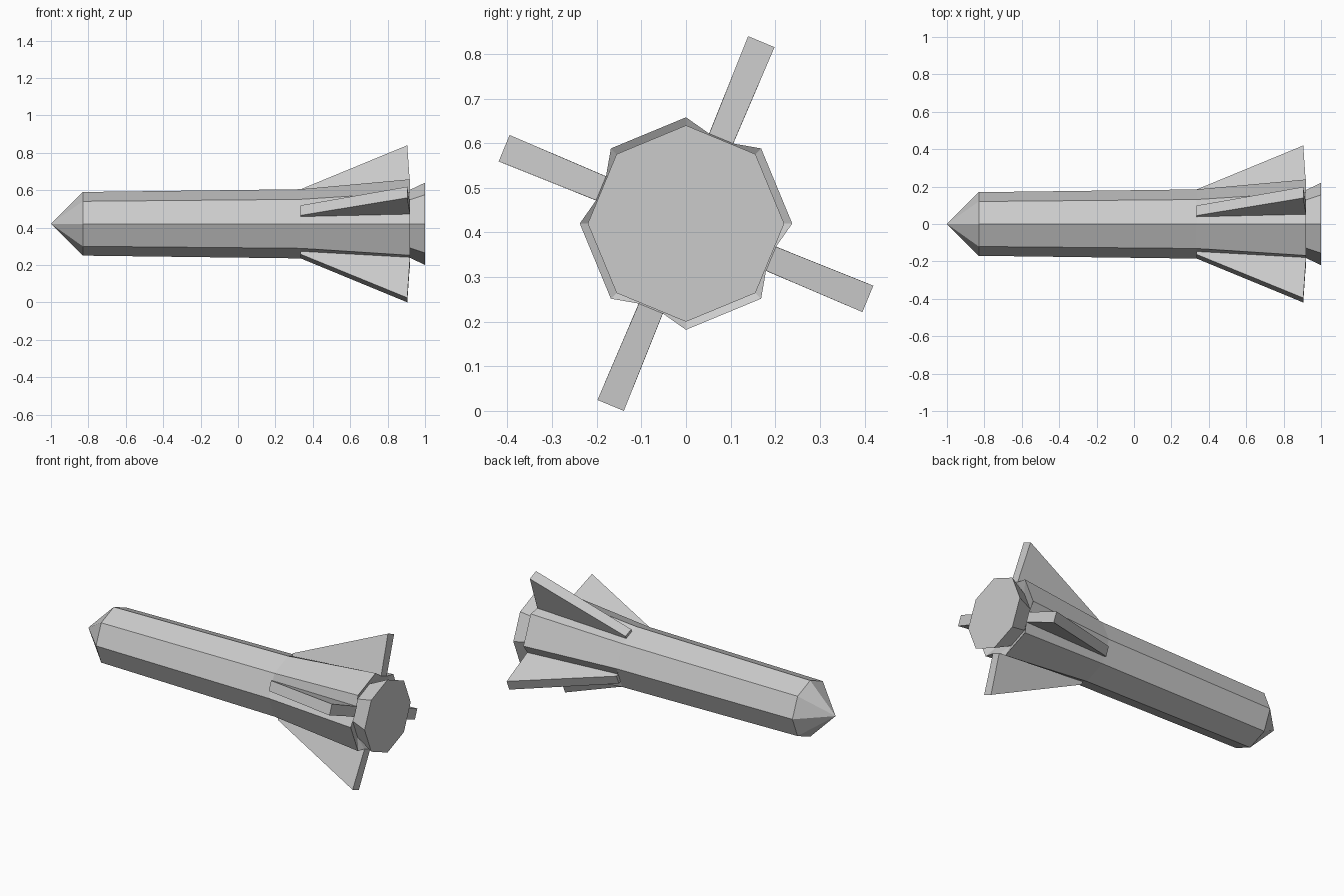
import bpy, bmesh
from math import cos, sin, pi

if "Cube" in bpy.data.objects:
    bpy.data.objects.remove(bpy.data.objects["Cube"])

AXIS_Z = 0.42
SIDES = 8
STEP = 2 * pi / SIDES
X_FIN, X_TAIL = 0.335, 0.92
ROOT = 0.029                      # half thickness of a fin at the hull
R_FRONT, R_REAR = 0.171, 0.206    # hull distance under a fin, front and rear


def polar(x, r, a, t=0.0):
    """Point at distance r along angle a around the x axis, shifted sideways by t."""
    return (x, r * cos(a) - t * sin(a), AXIS_Z + r * sin(a) + t * cos(a))


def finish(name, bm):
    bmesh.ops.recalc_face_normals(bm, faces=bm.faces[:])
    mesh = bpy.data.meshes.new(name)
    bm.to_mesh(mesh)
    bm.free()
    obj = bpy.data.objects.new(name, mesh)
    bpy.context.collection.objects.link(obj)
    return obj


def is_finned(i):
    return i % 2 == 1


def fin_angle(i):
    return (i + 0.5) * STEP


# Hull: nose cone, flared barrel, recessed tail and nozzle as octagonal rings
bm = bmesh.new()
profile = [(-0.83, 0.17), (X_FIN, 0.185), (X_TAIL, 0.238), (0.88, 0.163), (1.0, 0.22)]
rings = [[bm.verts.new(polar(x, r, i * STEP)) for i in range(SIDES)] for x, r in profile]
tip = bm.verts.new((-1, 0, AXIS_Z))
for i in range(SIDES):
    j = (i + 1) % SIDES
    bm.faces.new((tip, rings[0][i], rings[0][j]))
    for k in range(len(rings) - 1):
        a, b, c, d = rings[k][i], rings[k][j], rings[k + 1][j], rings[k + 1][i]
        if not (is_finned(i) and k in (1, 2)):
            bm.faces.new((a, b, c, d))
    if is_finned(i):
        # Panel pinched in around the fin root, left open under the fin
        f0, f1 = [bm.verts.new(polar(X_FIN, R_FRONT, fin_angle(i), t)) for t in (-ROOT, ROOT)]
        r0, r1 = [bm.verts.new(polar(X_TAIL, R_REAR, fin_angle(i), t)) for t in (-ROOT, ROOT)]
        front, rear, throat = rings[1], rings[2], rings[3]
        bm.faces.new((front[i], f0, r0, rear[i]))
        bm.faces.new((f1, front[j], rear[j], r1))
        bm.faces.new((rear[i], r0, throat[i]))
        bm.faces.new((r0, r1, throat[j], throat[i]))
        bm.faces.new((r1, rear[j], throat[j]))
bm.faces.new(rings[-1])
finish("hull", bm)

# Four swept tail fins, slightly thicker at the tip
fin_outline = [(X_FIN, R_FRONT, ROOT), (X_FIN, 0.188, ROOT),
               (0.905, 0.441, 0.032), (X_TAIL, R_REAR, ROOT)]
for n, i in enumerate(i for i in range(SIDES) if is_finned(i)):
    bm = bmesh.new()
    left, right = [[bm.verts.new(polar(x, r, fin_angle(i), s * t)) for x, r, t in fin_outline]
                   for s in (-1, 1)]
    bm.faces.new(left)
    bm.faces.new(right)
    for k in range(3):
        bm.faces.new((left[k], left[k + 1], right[k + 1], right[k]))
    finish(f"tail_fin_{n + 1}", bm)
